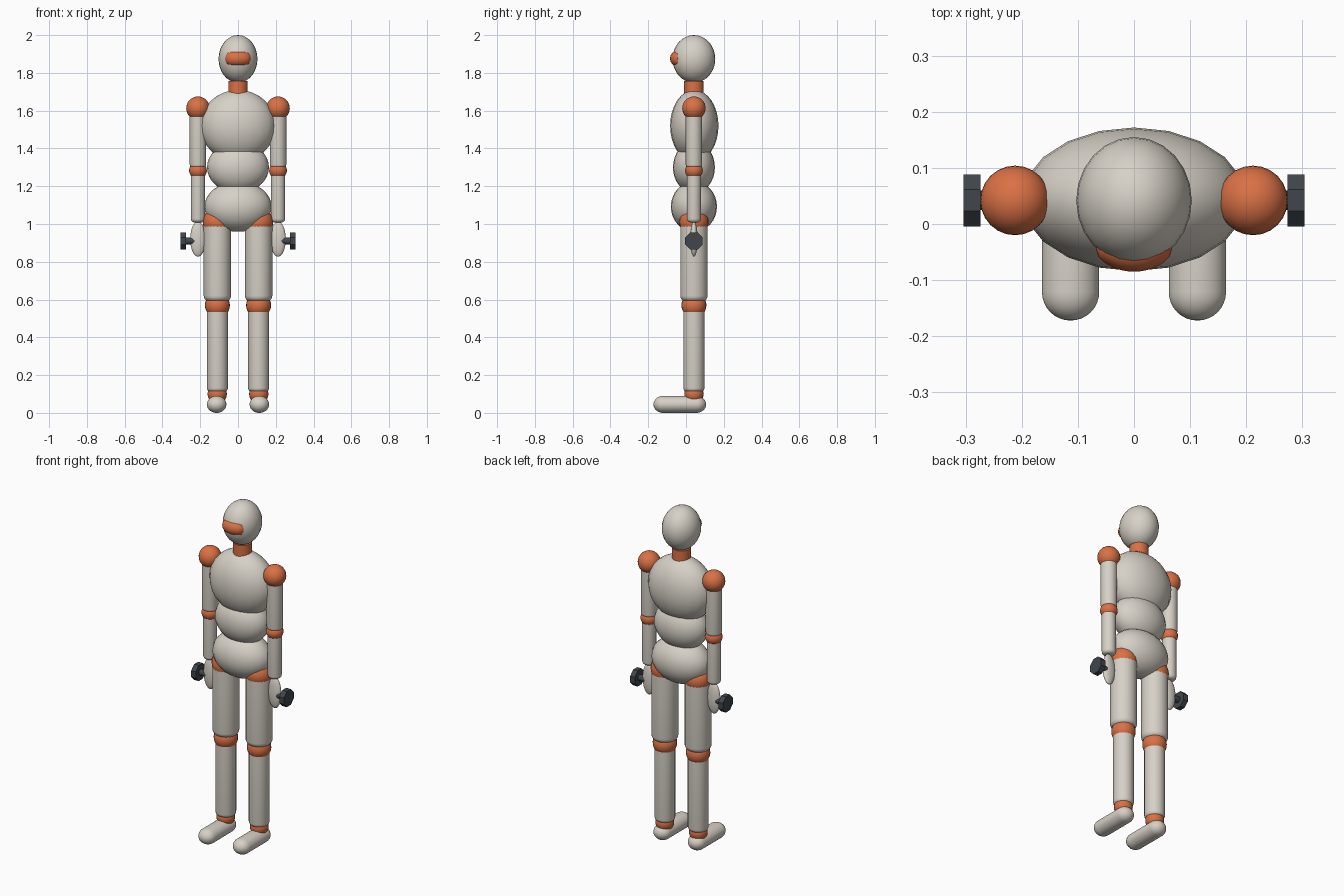
import bpy, bmesh, math
from mathutils import Matrix, Vector

if "Cube" in bpy.data.objects:
    bpy.data.objects.remove(bpy.data.objects["Cube"])

YC = 0.042  # depth of the body axis


def material(name, rgb):
    m = bpy.data.materials.new(name)
    m.diffuse_color = (*rgb, 1)
    m.use_nodes = True
    m.node_tree.nodes["Principled BSDF"].inputs["Base Color"].default_value = m.diffuse_color
    return m


SHELL = material("warm_grey", (0.68, 0.64, 0.57))
JOINT = material("orange", (0.70, 0.165, 0.06))
DARK = material("charcoal", (0.052, 0.062, 0.072))


def finish(name, bm, mat, smooth=True):
    bmesh.ops.recalc_face_normals(bm, faces=bm.faces)
    me = bpy.data.meshes.new(name)
    bm.to_mesh(me)
    bm.free()
    me.materials.append(mat)
    ob = bpy.data.objects.new(name, me)
    bpy.context.collection.objects.link(ob)
    if smooth:
        bpy.context.view_layer.objects.active = ob
        ob.select_set(True)
        bpy.ops.object.shade_smooth_by_angle(angle=math.radians(40))
        ob.select_set(False)
    return ob


def ellipsoid(name, centre, radii, mat, seg=24, rings=16):
    bm = bmesh.new()
    bmesh.ops.create_uvsphere(bm, u_segments=seg, v_segments=rings, radius=1)
    bm.transform(Matrix.Translation(centre) @ Matrix.Diagonal((*radii, 1)))
    return finish(name, bm, mat)


def lathe(name, profile, matrix, mat, seg=24, smooth=True):
    """Closed solid of revolution about local z from (radius, height) points."""
    bm = bmesh.new()
    rings = []
    for r, z in profile:
        rings.append([bm.verts.new((r * math.cos(a), r * math.sin(a), z))
                      for a in (2 * math.pi * (i + 0.5) / seg for i in range(seg))])
    for lo, hi in zip(rings, rings[1:]):
        for i in range(seg):
            j = (i + 1) % seg
            bm.faces.new((lo[i], lo[j], hi[j], hi[i]))
    bm.faces.new(rings[0][::-1])
    bm.faces.new(rings[-1])
    bm.transform(matrix)
    return finish(name, bm, mat, smooth)


def limb(name, x, r, z0, z1, rnd):
    """Upright tube with a rounded lower end and a flat top."""
    prof = []
    for i in range(6):
        a = math.pi / 2 * i / 5
        prof.append((r - rnd * (1 - math.sin(a)), z0 + rnd * (1 - math.cos(a))))
    prof.append((r, z1))
    lathe(name, prof, Matrix.Translation((x, YC, 0)), SHELL)


# Head, neck and torso
ellipsoid("head", (0, YC, 1.874), (0.103, 0.113, 0.126), SHELL)
lathe("neck", [(0.052, 1.66), (0.052, 1.757)], Matrix.Translation((0, YC, 0)), JOINT)
ellipsoid("chest", (0, YC + 0.002, 1.52), (0.2, 0.128, 0.19), SHELL, 20)
ellipsoid("waist", (0, YC, 1.30), (0.164, 0.111, 0.136), SHELL)
ellipsoid("pelvis", (0, YC, 1.092), (0.178, 0.122, 0.133), SHELL)

# Visor: a tube bent around the face
bm = bmesh.new()
previous = None
STEPS, SIDES = 14, 16
for k in range(STEPS + 1):
    t = 2 * k / STEPS - 1
    a = math.radians(43) * t
    r = 0.042 * (1 - 0.22 * abs(t) ** 8)
    mid = Vector((0.067 * math.sin(a), YC - 0.085 * math.cos(a), 1.876))
    out = Vector((math.sin(a), -math.cos(a), 0))
    ring = []
    for i in range(SIDES):
        b = 2 * math.pi * i / SIDES
        ring.append(bm.verts.new(mid + r * (math.cos(b) * out + Vector((0, 0, math.sin(b))))))
    if previous:
        for i in range(SIDES):
            j = (i + 1) % SIDES
            bm.faces.new((previous[i], previous[j], ring[j], ring[i]))
    else:
        bm.faces.new(ring[::-1])
    previous = ring
bm.faces.new(previous)
finish("visor", bm, JOINT)

for side, s in (("left", 1), ("right", -1)):
    # Arm
    ax = s * 0.212
    ellipsoid(side + "_shoulder", (ax, YC, 1.613), (0.062,) * 3, JOINT)
    limb(side + "_upper_arm", ax, 0.044, 1.295, 1.585, 0.02)
    ellipsoid(side + "_elbow", (ax, YC, 1.283), (0.047, 0.047, 0.044), JOINT)
    limb(side + "_forearm", ax, 0.038, 1.008, 1.257, 0.02)
    ellipsoid(side + "_hand", (ax, YC, 0.92), (0.041, 0.02, 0.093), SHELL)

    # Wrist knob pointing outward
    turn = Matrix.Translation((0, YC, 0.91)) @ Matrix.Rotation(s * math.pi / 2, 4, 'Y')
    lathe(side + "_knob_stem", [(0.018, 0.215), (0.018, 0.278)], turn, DARK, 12)
    lathe(side + "_knob", [(0.05, 0.274), (0.05, 0.304)], turn, DARK, 8, False)

    # Leg
    lx = s * 0.109
    ellipsoid(side + "_hip", (lx, YC, 1.01), (0.077,) * 3, JOINT)
    limb(side + "_thigh", lx, 0.073, 0.59, 1.0, 0.03)
    ellipsoid(side + "_knee", (lx, YC, 0.57), (0.066,) * 3, JOINT)
    limb(side + "_shin", lx, 0.056, 0.11, 0.535, 0.022)
    ellipsoid(side + "_ankle", (lx + s * 0.001, YC, 0.1), (0.051,) * 3, JOINT)

    # Foot: flattened capsule along the depth axis
    half, r = 0.139, 0.051
    dome = [(r * math.sin(a) + 0.0005, half - r + r * math.cos(a))
            for a in (math.pi / 2 * i / 8 for i in range(9))]
    prof = [(q, -z) for q, z in dome] + dome[::-1]
    place = (Matrix.Translation((s * 0.113, -0.033, 0.045))
             @ Matrix.Diagonal((1, 1, 0.88, 1)) @ Matrix.Rotation(math.pi / 2, 4, 'X'))
    lathe(side + "_foot", prof, place, SHELL)
